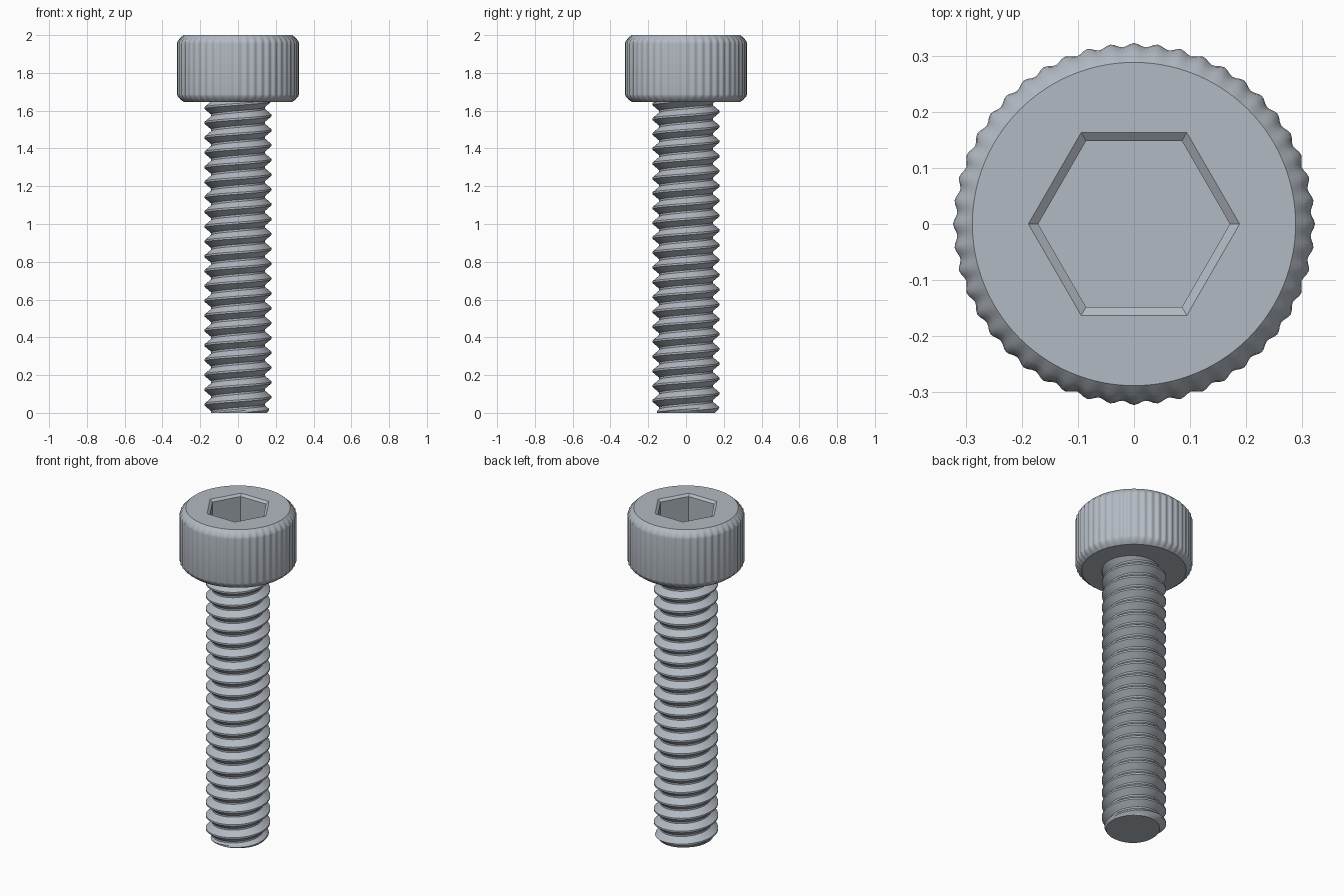
import bpy
import bmesh
from math import cos, sin, pi, tau, radians

if "Cube" in bpy.data.objects:
    bpy.data.objects.remove(bpy.data.objects["Cube"], do_unlink=True)

HEAD_BASE = 1.647
TOP = 2.0

# Single steel material
steel = bpy.data.materials.new("steel_grey")
steel.use_nodes = True
colour = (0.45, 0.49, 0.54, 1)
steel.diffuse_color = colour
bsdf = next(n for n in steel.node_tree.nodes if n.type == "BSDF_PRINCIPLED")
bsdf.inputs["Base Color"].default_value = colour


def finish(bm, name):
    bmesh.ops.recalc_face_normals(bm, faces=bm.faces)
    mesh = bpy.data.meshes.new(name)
    bm.to_mesh(mesh)
    bm.free()
    mesh.materials.append(steel)
    mesh.shade_smooth()
    mesh.set_sharp_from_angle(angle=radians(32))
    obj = bpy.data.objects.new(name, mesh)
    bpy.context.collection.objects.link(obj)
    return obj


# Radius rules for the rings of the head
def circle(r):
    return lambda a: r


def knurl(r, depth=0.0035, ridges=48):
    return lambda a: r + depth * cos(ridges * a)


def hexagon(apothem):
    return lambda a: apothem / cos(a % (pi / 3) - pi / 6)


def build_head(steps=288):
    rings = [
        (HEAD_BASE, circle(0.288)),
        (HEAD_BASE + 0.012, knurl(0.303, 0.0015)),
        (HEAD_BASE + 0.03, knurl(0.317)),
        (HEAD_BASE + 0.04, knurl(0.319)),
        (TOP - 0.045, knurl(0.319)),
        (TOP - 0.033, knurl(0.317)),
        (TOP - 0.014, knurl(0.303, 0.0015)),
        (TOP, circle(0.288)),
        (TOP, hexagon(0.163)),           # socket mouth
        (TOP - 0.012, hexagon(0.148)),   # socket chamfer
        (TOP - 0.18, hexagon(0.148)),    # socket floor
    ]
    bm = bmesh.new()
    loops = []
    for z, radius in rings:
        loop = []
        for i in range(steps):
            a = tau * i / steps
            r = radius(a)
            loop.append(bm.verts.new((r * cos(a), r * sin(a), z)))
        loops.append(loop)
    for low, high in zip(loops, loops[1:]):
        for i in range(steps):
            k = (i + 1) % steps
            bm.faces.new((low[i], low[k], high[k], high[i]))
    bm.faces.new(loops[0][::-1])
    bm.faces.new(loops[-1])
    return finish(bm, "socket_head")


def build_shank(steps=72, pitch=0.0785, major=0.177, minor=0.142):
    # Helical grid: each turn joins the row one pitch higher
    profile = [1, 1, 0.667, 0.333, 0, 0, 0.333, 0.667]
    n = len(profile)
    rows = n * (int(HEAD_BASE / pitch) + 4)
    bm = bmesh.new()
    columns = []
    for i in range(steps):
        a = tau * i / steps
        column = []
        for j in range(rows):
            z = pitch * (j / n + i / steps - 2)
            r = minor + (major - minor) * profile[j % n]
            r = min(r, 0.152 + max(z, 0))    # chamfered tip
            column.append(bm.verts.new((r * cos(a), r * sin(a), z)))
        columns.append(column)
    for i in range(steps):
        wrap = n if i == steps - 1 else 0
        here, there = columns[i], columns[(i + 1) % steps]
        for j in range(rows - 1 - wrap):
            bm.faces.new((here[j], there[j + wrap], there[j + wrap + 1], here[j + 1]))
    # Trim flat at the tip and just inside the head, then cap
    for z, side in ((0, -1), (HEAD_BASE + 0.01, 1)):
        bmesh.ops.bisect_plane(
            bm, geom=bm.verts[:] + bm.edges[:] + bm.faces[:], dist=1e-6,
            plane_co=(0, 0, z), plane_no=(0, 0, side), clear_outer=True)
    rim = [e for e in bm.edges if e.is_boundary]
    bmesh.ops.holes_fill(bm, edges=rim, sides=0)
    return finish(bm, "threaded_shank")


build_head()
build_shank()
